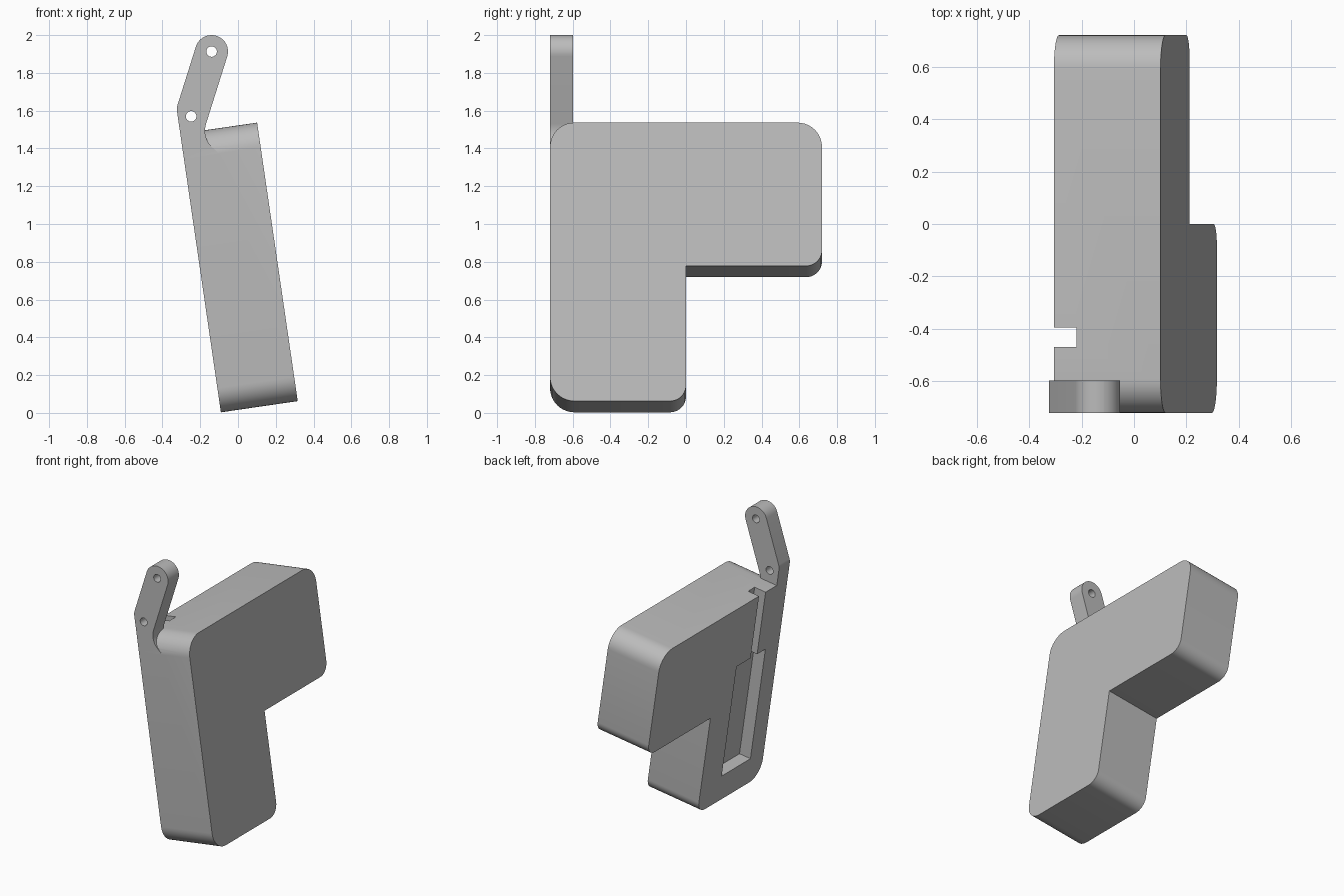
import bpy, bmesh, math
from mathutils import Matrix, Vector

if "Cube" in bpy.data.objects:
    bpy.data.objects.remove(bpy.data.objects["Cube"])

TILT = math.radians(8.3)
FRONT, BACK = -0.72, 0.72
THICK, HEIGHT, STEP = 0.411, 1.49, 0.723
ORIGIN = Vector((-0.0905, 0, 0.003))
LEAN = Matrix.Translation(ORIGIN) @ Matrix.Rotation(-TILT, 4, 'Y')

grey = bpy.data.materials.new("plain grey")
grey.use_nodes = True
grey.diffuse_color = (0.5, 0.5, 0.5, 1)
grey.node_tree.nodes["Principled BSDF"].inputs["Base Color"].default_value = (0.5, 0.5, 0.5, 1)


def rounded(corners, steps=10):
    """Outline with each (point, radius) corner replaced by an arc."""
    out = []
    for i, (p, r) in enumerate(corners):
        if not r:
            out.append(p)
            continue
        a = (corners[i - 1][0] - p).normalized()
        b = (corners[(i + 1) % len(corners)][0] - p).normalized()
        half = a.angle(b) / 2
        centre = p + (a + b).normalized() * r / math.sin(half)
        reach = r / math.tan(half)
        start, end = p + a * reach - centre, p + b * reach - centre
        sweep = start.angle(end)
        for k in range(steps + 1):
            t = k / steps * sweep
            out.append(centre + (start * math.sin(sweep - t) + end * math.sin(t)) / math.sin(sweep))
    return out


def prism(name, outline, depth):
    """Solid made by pushing a flat outline along a vector."""
    bm = bmesh.new()
    face = bm.faces.new([bm.verts.new(p) for p in outline])
    top = bmesh.ops.extrude_face_region(bm, geom=[face])["geom"]
    bmesh.ops.translate(bm, vec=depth, verts=[g for g in top if isinstance(g, bmesh.types.BMVert)])
    bmesh.ops.recalc_face_normals(bm, faces=bm.faces)
    mesh = bpy.data.meshes.new(name)
    bm.to_mesh(mesh)
    bm.free()
    mesh.materials.append(grey)
    obj = bpy.data.objects.new(name, mesh)
    bpy.context.collection.objects.link(obj)
    return obj


def combine(target, tool, operation):
    mod = target.modifiers.new(operation, 'BOOLEAN')
    mod.operation, mod.object, mod.solver = operation, tool, 'EXACT'
    bpy.context.view_layer.objects.active = target
    bpy.ops.object.modifier_apply(modifier=mod.name)
    bpy.data.objects.remove(tool)


def block(name, w0, w1, y0, y1, v0, v1):
    pts = [(w0, y0, v0), (w0, y1, v0), (w0, y1, v1), (w0, y0, v1)]
    return prism(name, [Vector(p) for p in pts], Vector((w1 - w0, 0, 0)))


# L-shaped body, built upright and leaned at the end
body_corners = [(FRONT, 0, 0.13), (0, 0, 0.085), (0, STEP, 0), (BACK, STEP, 0.085),
                (BACK, HEIGHT, 0.13), (FRONT, HEIGHT, 0.13)]
body = prism("bracket_body", rounded([(Vector((0, y, v)), r) for y, v, r in body_corners]),
             Vector((THICK, 0, 0)))

# Bent arm flush with the front
to_body = LEAN.inverted()
low_hole, top_hole = Vector((-0.248, FRONT, 1.57)), Vector((-0.14, FRONT, 1.913))
R = 0.087
along = (top_hole - low_hole).normalized()
side = Vector((along.z, 0, -along.x))
cap = top_hole + along * R
low_right = top_hole + side * R - along * 0.45
elbow = to_body @ (top_hole - side * R)
direction = to_body.to_3x3() @ along
elbow -= direction * (elbow.x / direction.x)
elbow.x = 0
foot = 1.357
arm_corners = [(Vector((0, FRONT, foot)), 0), (elbow, 0.07),
               (to_body @ (cap - side * R), R * 0.999), (to_body @ (cap + side * R), R * 0.999),
               (to_body @ low_right, 0.12), (Vector((0.188, FRONT, foot)), 0)]
outline = rounded(arm_corners)
for p in outline:
    p.y = FRONT
arm = prism("arm", outline, Vector((0, 0.123, 0)))

# Pin holes through the arm
for hole in (low_hole, top_hole):
    c = to_body @ hole
    ring = [c + Vector((0.028 * math.cos(a), -0.05, 0.028 * math.sin(a)))
            for a in (math.tau * k / 24 for k in range(24))]
    combine(arm, prism("pin_hole", ring, Vector((0, 0.3, 0))), 'DIFFERENCE')
combine(body, arm, 'UNION')

# Pocket and the narrow channel running from it to the top
combine(body, block("pocket", -0.1, 0.088, -0.565, -0.237, 0.19, 1.02), 'DIFFERENCE')
combine(body, block("channel", -0.1, 0.088, -0.47, -0.395, 0.95, 1.6), 'DIFFERENCE')

# Lean the finished part and keep its edges sharp
body.data.transform(LEAN)
bpy.ops.object.select_all(action='DESELECT')
body.select_set(True)
bpy.context.view_layer.objects.active = body
bpy.ops.object.shade_smooth_by_angle(angle=math.radians(30))
